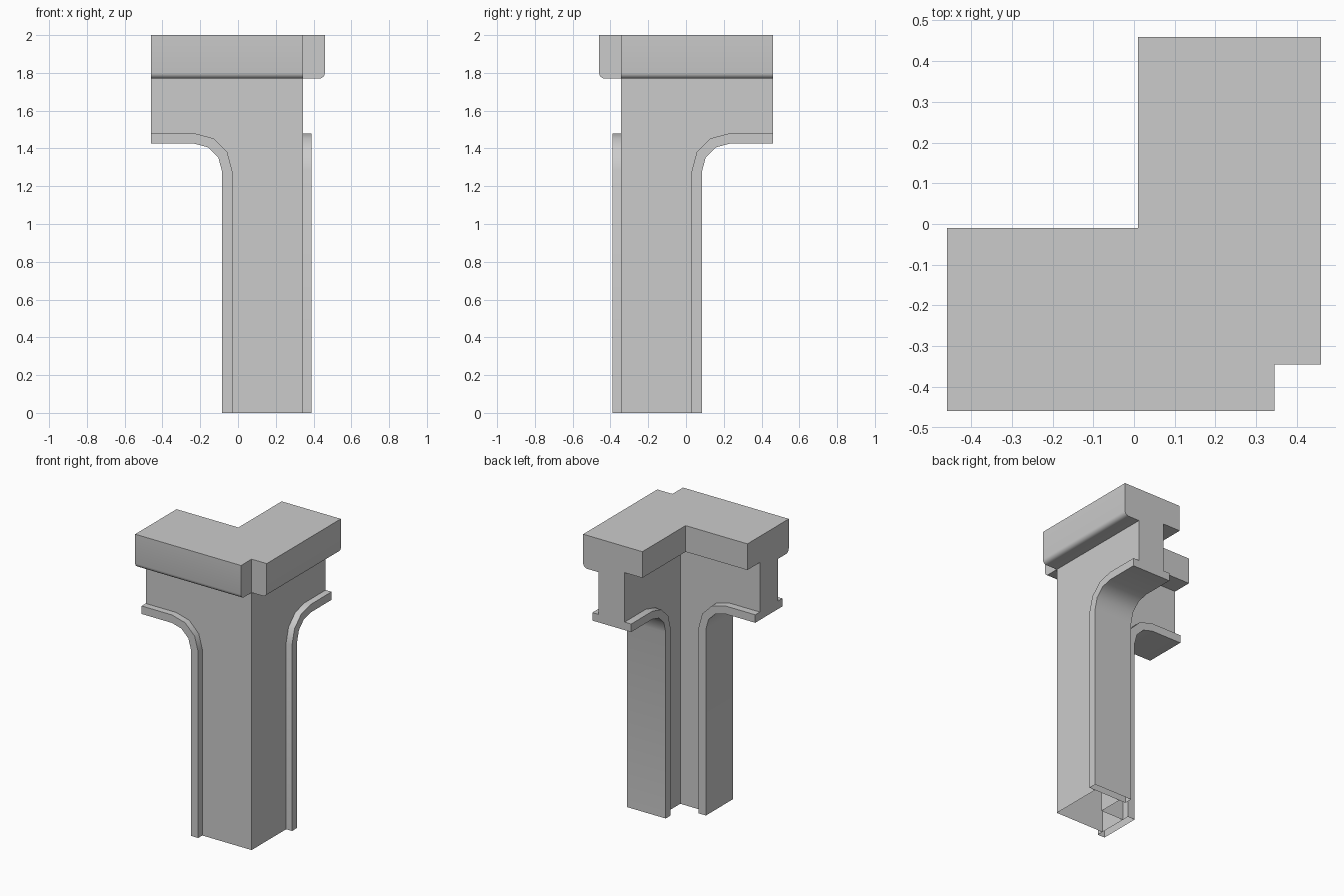
import bpy, bmesh
from math import sin, cos, pi, radians
from mathutils import Matrix, Vector

if "Cube" in bpy.data.objects:
    bpy.data.objects.remove(bpy.data.objects["Cube"])

END, CORNER = -0.46, 0.345          # free end of an arm, outer wall corner


def arc(cx, cz, r, a0, a1, n):
    return [(cx + r * cos(a0 + (a1 - a0) * i / n), cz + r * sin(a0 + (a1 - a0) * i / n))
            for i in range(n + 1)]


def corner_part(name, a, b, drop, miter=True):
    """Prism between point loops a and b, mitred at the corner and mirrored to the other arm."""
    bm = bmesh.new()
    va, vb = [bm.verts.new(p) for p in a], [bm.verts.new(p) for p in b]
    bm.faces.new(va)
    bm.faces.new(vb[::-1])
    n = len(va)
    for i in range(n):
        j = (i + 1) % n
        bm.faces.new((va[j], va[i], vb[i], vb[j]))
    bmesh.ops.recalc_face_normals(bm, faces=bm.faces)
    bm.normal_update()
    hidden = [f for f in bm.faces if drop(f.calc_center_median(), f.normal)]
    bmesh.ops.delete(bm, geom=hidden, context='FACES')
    if miter:
        bmesh.ops.bisect_plane(bm, geom=bm.verts[:] + bm.edges[:] + bm.faces[:], dist=1e-5,
                               plane_co=(0, 0, 0), plane_no=Vector((1, 1, 0)).normalized(),
                               clear_outer=True)
    # mirror across the diagonal: (x, y) -> (-y, -x)
    dup = bmesh.ops.duplicate(bm, geom=bm.verts[:] + bm.edges[:] + bm.faces[:])["geom"]
    swap = Matrix(((0, -1, 0, 0), (-1, 0, 0, 0), (0, 0, 1, 0), (0, 0, 0, 1)))
    bmesh.ops.transform(bm, matrix=swap, verts=[g for g in dup if isinstance(g, bmesh.types.BMVert)])
    bmesh.ops.reverse_faces(bm, faces=[g for g in dup if isinstance(g, bmesh.types.BMFace)])
    bmesh.ops.remove_doubles(bm, verts=bm.verts, dist=1e-4)
    me = bpy.data.meshes.new(name)
    bm.to_mesh(me)
    bm.free()
    ob = bpy.data.objects.new(name, me)
    bpy.context.collection.objects.link(ob)
    bpy.ops.object.select_all(action='DESELECT')
    ob.select_set(True)
    bpy.context.view_layer.objects.active = ob
    bpy.ops.object.shade_smooth_by_angle(angle=radians(40))
    return ob


def along_y(pts, y0, y1):
    return [(x, y0, z) for x, z in pts], [(x, y1, z) for x, z in pts]


# Arch curves, lower and upper edge of the trim
lower = [(END, 1.425)] + arc(-0.23, 1.28, 0.145, pi / 2, 0, 3) + [(-0.085, 0)]
upper = [(END, 1.48)] + arc(-0.23, 1.28, 0.2, pi / 2, 0, 3) + [(-0.03, 0)]

# Wall and post
wall = upper + [(CORNER, 0), (CORNER, 1.77), (END, 1.77)]
corner_part("wall_post", *along_y(wall, -0.345, -0.145),
            lambda c, n: abs(n.y) < 0.9 and c.x > -0.45)

# Raised trim along the arch edge, open at the foot
corner_part("arch_trim", *along_y(lower + upper[::-1], -0.39, -0.095),
            lambda c, n: c.z < 0.001, miter=False)

# Top cap with rounded outer lip and a shallower inner lip
cap = ([(-0.46, 2), (-0.01, 2), (-0.01, 1.82), (-0.145, 1.82), (-0.145, 1.77), (-0.345, 1.77)]
       + arc(-0.43, 1.8, 0.03, -pi / 2, -pi, 4))
corner_part("top_cap", [(END, y, z) for y, z in cap], [(CORNER, y, z) for y, z in cap],
            lambda c, n: n.z < -0.9 and c.z < 1.772 and c.y > -0.345)
